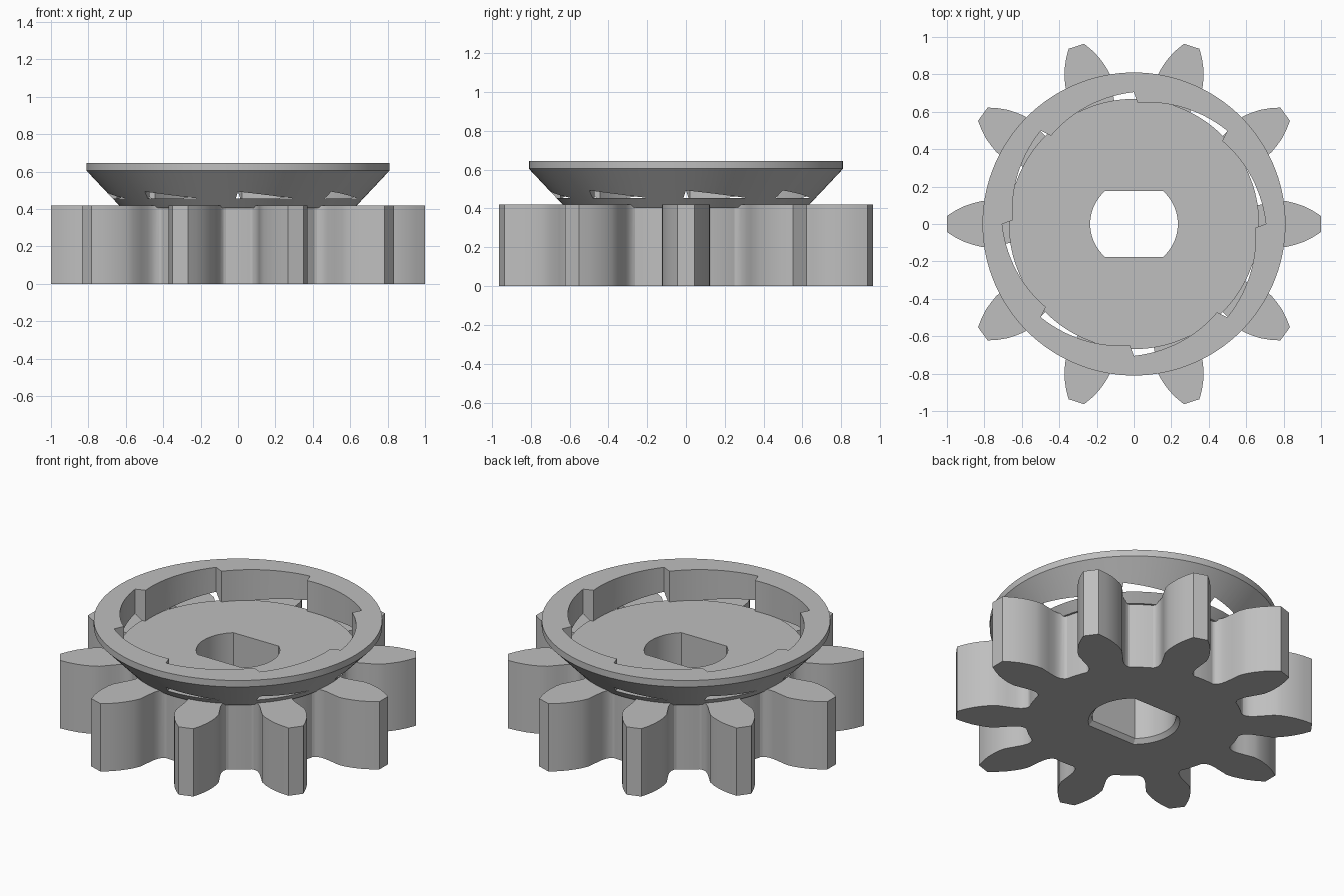
import bpy
import bmesh
from math import sin, cos, radians, pi, acos

cube = bpy.data.objects.get("Cube")
if cube:
    bpy.data.objects.remove(cube, do_unlink=True)

grey = bpy.data.materials.new("plain_grey")
grey.use_nodes = True
colour = (0.52, 0.52, 0.52, 1)
grey.diffuse_color = colour
grey.node_tree.nodes["Principled BSDF"].inputs["Base Color"].default_value = colour


def polar(radius, degrees):
    a = radians(degrees)
    return radius * cos(a), radius * sin(a)


def circle(radius, count=120):
    return [polar(radius, 360 * i / count) for i in range(count)]


def loft(name, rings):
    """Closed solid through (outline, height) rings with equal point counts."""
    bm = bmesh.new()
    loops = [[bm.verts.new((x, y, z)) for x, y in outline] for outline, z in rings]
    for low, high in zip(loops, loops[1:]):
        n = len(low)
        for i in range(n):
            j = (i + 1) % n
            bm.faces.new((low[i], low[j], high[j], high[i]))
    bm.faces.new(loops[0][::-1])
    bm.faces.new(loops[-1])
    bmesh.ops.recalc_face_normals(bm, faces=bm.faces)
    mesh = bpy.data.meshes.new(name)
    bm.to_mesh(mesh)
    bm.free()
    mesh.materials.append(grey)
    obj = bpy.data.objects.new(name, mesh)
    bpy.context.collection.objects.link(obj)
    return obj


def combine(target, tool, operation):
    """Apply a boolean and discard the tool."""
    tool.hide_render = True
    bpy.context.view_layer.objects.active = target
    mod = target.modifiers.new(operation, "BOOLEAN")
    mod.object, mod.operation, mod.solver = tool, operation, "EXACT"
    bpy.ops.object.modifier_apply(modifier=mod.name)
    bpy.data.objects.remove(tool, do_unlink=True)


# Gear: ten teeth, flank given as (radius, half angle in degrees)
flank = [(0.61, 11.9), (0.616, 10.8), (0.63, 9.7), (0.65, 9.0), (0.68, 8.7),
         (0.73, 8.9), (0.79, 9.1), (0.83, 8.4), (0.87, 7.3), (0.91, 6.1),
         (0.955, 4.4), (1.0, 2.5)]
outline = []
for tooth in range(10):
    middle = 36 * tooth
    outline += [polar(r, middle - a) for r, a in flank]
    outline += [polar(r, middle + a) for r, a in reversed(flank)]
    outline += [polar(0.61, middle + a) for a in (15, 18, 21)]
gear = loft("gear_with_ratchet_cup", [(outline, 0), (outline, 0.42)])

# Flared cup with a straight rim
cup = loft("flared_cup", [(circle(0.622), 0.405), (circle(0.81), 0.605),
                          (circle(0.81), 0.645)])
combine(gear, cup, "UNION")

# Ratchet pocket: eight ramps that break through the flared wall
ramp_steps = 14
pocket = []
for ramp in range(8):
    for i in range(ramp_steps + 1):
        t = i / ramp_steps
        pocket.append(polar(0.705 - 0.057 * t, 45 * ramp + 43.2 * t))
combine(gear, loft("ratchet_cutter", [(pocket, 0.455), (pocket, 1)]), "DIFFERENCE")


# Shaft bore: round sides, two flats, chamfered lower mouth
def bore(offset):
    radius, flat = 0.235 + offset, 0.176 + offset
    half = pi / 2 - acos(flat / radius)
    angles = [half * (2 * i / 16 - 1) for i in range(17)]
    right = [(radius * cos(a), radius * sin(a)) for a in angles]
    return right + [(-x, -y) for x, y in right]


combine(gear, loft("bore_cutter", [(bore(0.05), -0.03), (bore(0), 0.025),
                                   (bore(0), 1)]), "DIFFERENCE")

# Smooth curved walls, crisp edges
bpy.ops.object.select_all(action="DESELECT")
gear.select_set(True)
bpy.context.view_layer.objects.active = gear
bpy.ops.object.shade_smooth_by_angle(angle=radians(20))
